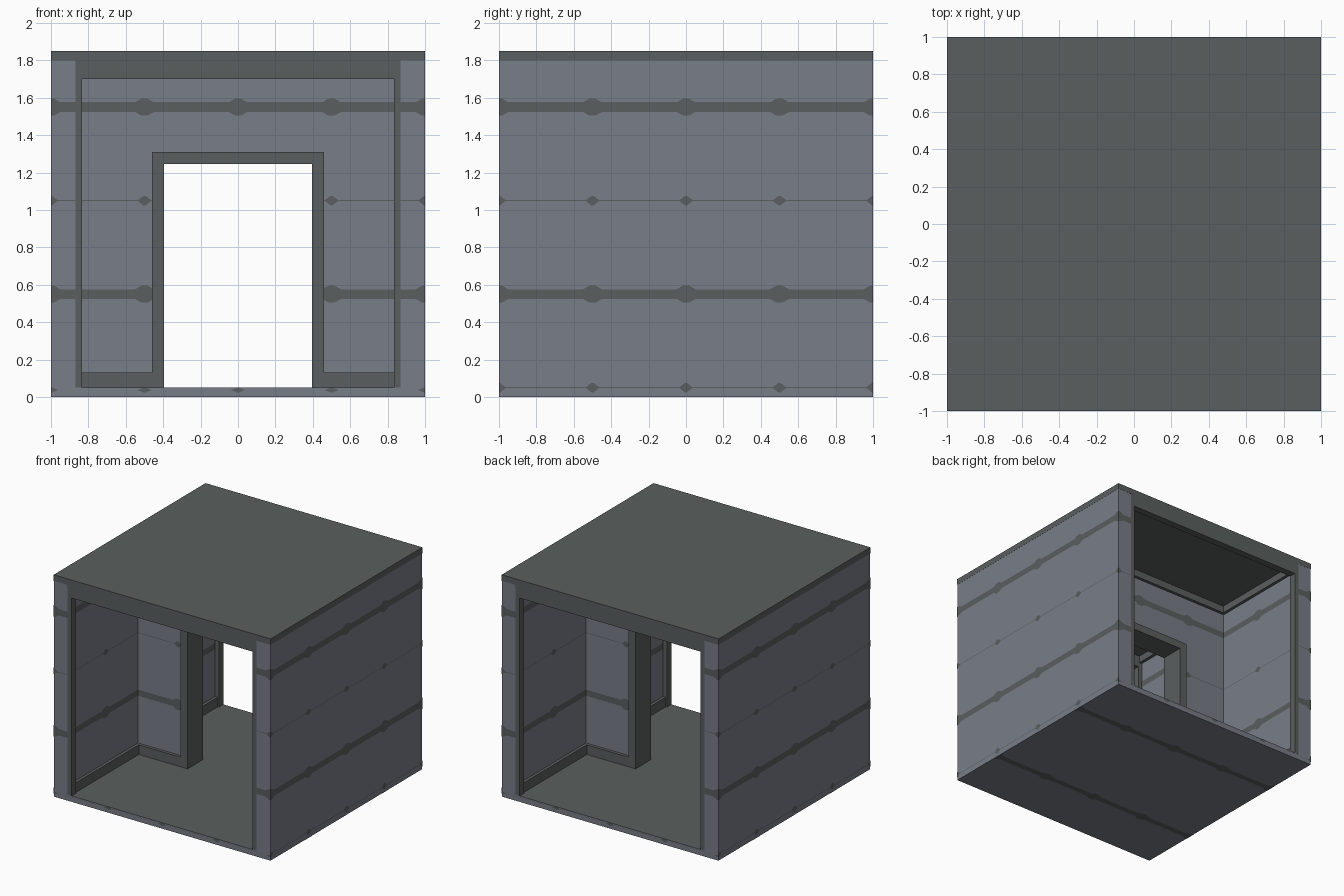
import bpy, bmesh
from mathutils import Vector

cube = bpy.data.objects.get("Cube")
if cube:
    bpy.data.objects.remove(cube, do_unlink=True)


def material(name, rgb):
    m = bpy.data.materials.new(name)
    m.use_nodes = True
    m.diffuse_color = (*rgb, 1)
    m.node_tree.nodes["Principled BSDF"].inputs["Base Color"].default_value = (*rgb, 1)
    return m


WALL = material("blue_grey_panel", (0.188, 0.205, 0.242))
TRIM = material("dark_grey_trim", (0.102, 0.114, 0.112))


def finish(bm, name, *mats):
    mesh = bpy.data.meshes.new(name)
    bm.to_mesh(mesh)
    bm.free()
    for m in mats:
        mesh.materials.append(m)
    obj = bpy.data.objects.new(name, mesh)
    bpy.context.collection.objects.link(obj)
    return obj


def box(name, x, y, z, *mats):
    """Box from (low, high) ranges; a second material goes on the top face."""
    bm = bmesh.new()
    bmesh.ops.create_cube(bm, size=1)
    for v in bm.verts:
        v.co = [r[0] if c < 0 else r[1] for c, r in zip(v.co, (x, y, z))]
    bm.normal_update()
    if len(mats) > 1:
        for f in bm.faces:
            f.material_index = int(f.normal.z > 0.5)
    return finish(bm, name, *mats)


def span(s, a, b):
    return tuple(sorted((s * a, s * b)))


# Sizes
OUT, INNER, JAMB = 0.999, 0.87, 0.835
FLOOR, CEILING, TOP = 0.05, 1.80, 1.85
PART, DOOR, DOOR_OUT, DOOR_TOP = 0.075, 0.395, 0.46, 1.245
SIDES = ((1, "left"), (-1, "right"))
ENDS = ((-1, "front"), (1, "back"))

# Main shell
box("floor_slab", (-OUT, OUT), (-OUT, OUT), (0.001, FLOOR), WALL, TRIM)
box("roof_slab", (-1, 1), (-1, 1), (CEILING, TOP), TRIM)
for s, side in SIDES:
    box(side + "_wall", span(s, INNER, OUT), (-OUT, OUT), (FLOOR, CEILING), WALL)
    box(side + "_partition", span(s, DOOR_OUT, INNER), (-PART, PART), (FLOOR, CEILING), WALL)
    box(side + "_door_jamb", span(s, DOOR, DOOR_OUT), (-0.1, 0.1), (FLOOR, DOOR_TOP), TRIM)
box("partition_over_door", (-DOOR_OUT, DOOR_OUT), (-PART, PART), (DOOR_TOP + 0.06, CEILING), WALL)
box("door_header", (-DOOR_OUT, DOOR_OUT), (-0.1, 0.1), (DOOR_TOP, DOOR_TOP + 0.065), TRIM)

# End frames, baseboards and cornices
for f, end in ENDS:
    box(end + "_frame_header", (-INNER, INNER), span(f, 0.94, 1), (1.70, CEILING), TRIM)
    box(end + "_partition_cornice", (-INNER, INNER), span(f, PART, 0.1), (1.74, CEILING), TRIM)
    for s, side in SIDES:
        tag = end + "_" + side
        box(tag + "_frame_jamb", span(s, JAMB, INNER), span(f, 0.94, 1), (FLOOR, 1.70), TRIM)
        box(tag + "_partition_baseboard", span(s, DOOR_OUT, INNER), span(f, PART, 0.1), (FLOOR, 0.13), TRIM)
        box(tag + "_wall_baseboard", span(s, 0.845, INNER), span(f, 0.1, 0.94), (FLOOR, 0.13), TRIM)
        box(tag + "_wall_cornice", span(s, 0.845, INNER), span(f, 0.1, 0.94), (1.74, CEILING), TRIM)

# Panel seams: strips that widen into a stud every half unit
BAND = (0.026, 0.046, 0.015, 0.05)    # half height, stud height, tip, stud width
LINE = (0.0025, 0.025, 0.006, 0.035)


def seam(bm, centre, u, v, u0, u1, style, low=1):
    base, peak, tip, wide = style
    centre, u, v = Vector(centre), Vector(u), Vector(v)
    stops = {u0, u1}
    for i in range(-2, 3):
        stops |= {i / 2 + d for d in (-wide, -tip, tip, wide) if u0 < i / 2 + d < u1}
    last = None
    for t in sorted(stops):
        d = abs(t - round(t * 2) / 2)
        k = min(1, max(0, (wide - d) / (wide - tip)))
        h = base + (peak - base) * k
        pair = [bm.verts.new(centre + u * t + v * e) for e in (-h * low, h if low == 1 or not low else 0)]
        if last:
            bm.faces.new((last[0], pair[0], pair[1], last[1]))
        last = pair


UP = (0, 0, 1)
ROWS = ((0.55, BAND), (1.05, LINE), (1.55, BAND))

for s, side in SIDES:
    bm = bmesh.new()
    for z, style in ROWS + ((FLOOR, LINE),):
        seam(bm, (s, 0, z), (0, s, 0), UP, -1, 1, style)
    finish(bm, side + "_outer_seams", TRIM)
    bm = bmesh.new()
    for z, style in ROWS:
        for a, b in ((-0.95, -PART), (PART, 0.95)):
            seam(bm, (s * (INNER - 0.001), 0, z), (0, -s, 0), UP, a, b, style)
    finish(bm, side + "_inner_seams", TRIM)

for f, end in ENDS:
    bm = bmesh.new()
    for z, style in ROWS:
        for a, b in ((-1, -INNER), (INNER, 1)):
            seam(bm, (0, f, z), (-f, 0, 0), UP, a, b, style)
    # Lower halves of the studs on the floor edge
    seam(bm, (0, f, FLOOR - 0.0125), (-f, 0, 0), UP, -1, 1, (0.001, 0.0124, 0.006, 0.035))
    finish(bm, end + "_edge_seams", TRIM)
    bm = bmesh.new()
    for z, style in ROWS:
        inner = 0 if z > DOOR_TOP else DOOR_OUT
        for a, b in ((-INNER, -inner), (inner, INNER)):
            seam(bm, (0, f * (PART + 0.001), z), (-f, 0, 0), UP, a, b, style)
    finish(bm, end + "_partition_seams", TRIM)

bm = bmesh.new()
for y in (-0.5, 0.5):
    seam(bm, (0, y, 0), (1, 0, 0), (0, -1, 0), -1, 1, BAND)
finish(bm, "underside_seams", TRIM)
